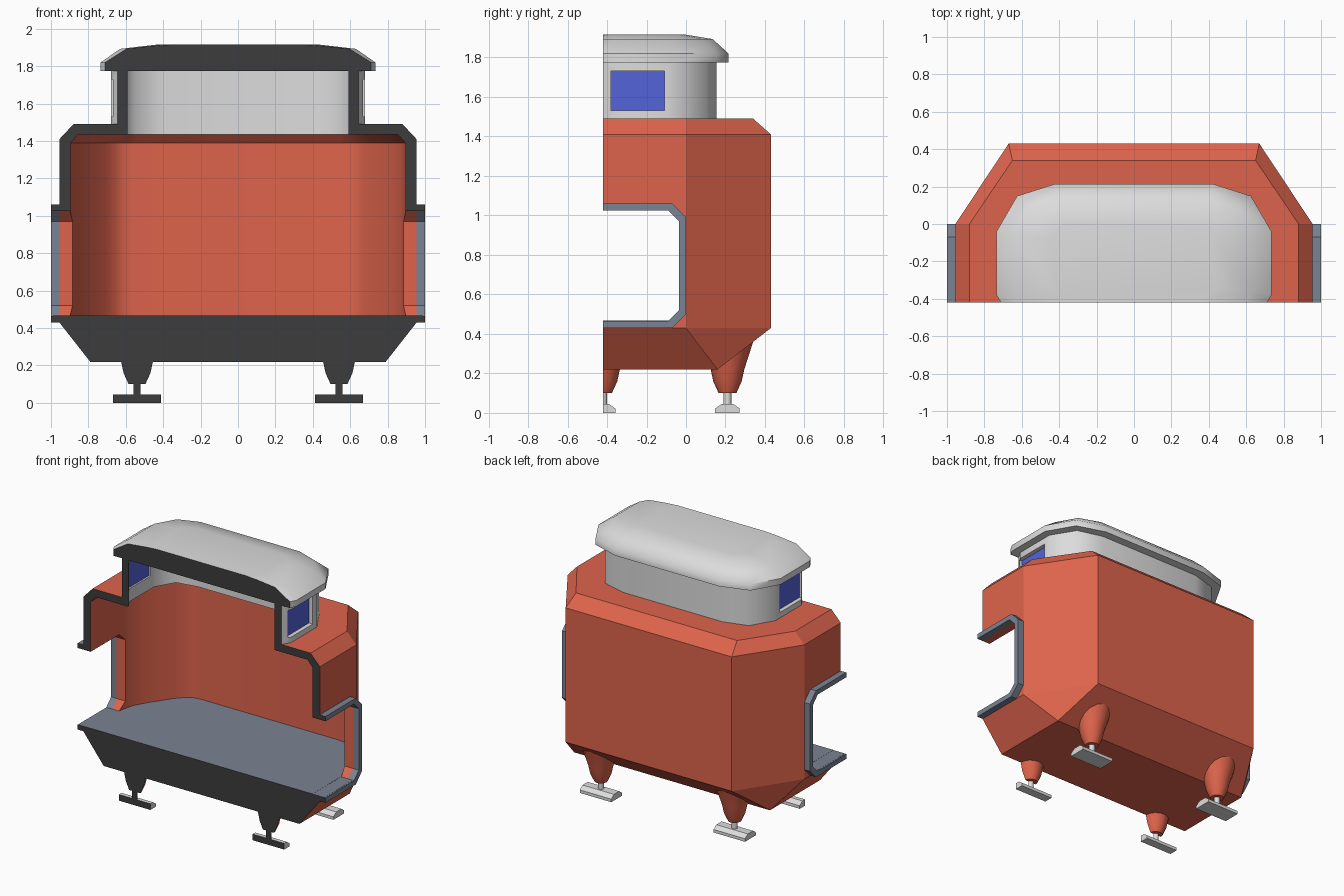
import bpy, bmesh
from math import radians, cos, sin, pi
from mathutils import Vector

if "Cube" in bpy.data.objects:
    bpy.data.objects.remove(bpy.data.objects["Cube"])

CUT_Y = -0.42    # plane of the cutaway
MID_Y = -0.21    # centre line of the upper cabin


def material(name, r, g, b):
    m = bpy.data.materials.new(name)
    m.use_nodes = True
    m.diffuse_color = (r, g, b, 1)
    m.node_tree.nodes["Principled BSDF"].inputs["Base Color"].default_value = (r, g, b, 1)
    return m


RED = material("hull red", 0.73, 0.127, 0.072)
LIGHT = material("light grey", 0.72, 0.72, 0.72)
SLATE = material("slate grey", 0.195, 0.227, 0.292)
DARK = material("section dark grey", 0.045, 0.045, 0.045)
BLUE = material("window blue", 0.09, 0.125, 0.7)


def loft(name, rings, mat=None):
    """Closed solid through rings of equal length."""
    bm = bmesh.new()
    loops = [[bm.verts.new(p) for p in ring] for ring in rings]
    n = len(loops[0])
    for a, b in zip(loops, loops[1:]):
        for i in range(n):
            j = (i + 1) % n
            bm.faces.new((a[i], a[j], b[j], b[i]))
    bm.faces.new(loops[0])
    bm.faces.new(loops[-1])
    bmesh.ops.remove_doubles(bm, verts=bm.verts, dist=1e-5)
    bmesh.ops.recalc_face_normals(bm, faces=bm.faces)
    mesh = bpy.data.meshes.new(name)
    bm.to_mesh(mesh)
    bm.free()
    ob = bpy.data.objects.new(name, mesh)
    bpy.context.collection.objects.link(ob)
    if mat:
        mesh.materials.append(mat)
    return ob


def box(name, x0, x1, y0, y1, z0, z1, mat=None):
    return loft(name, [[(x0, y0, z), (x1, y0, z), (x1, y1, z), (x0, y1, z)] for z in (z0, z1)], mat)


def subtract(ob, cutter):
    mod = ob.modifiers.new("cut", 'BOOLEAN')
    mod.operation = 'DIFFERENCE'
    mod.solver = 'EXACT'
    mod.object = cutter
    bpy.context.view_layer.objects.active = ob
    bpy.ops.object.modifier_apply(modifier=mod.name)
    bpy.data.objects.remove(cutter)


def section(ob):
    """Slice the front away and darken the faces left on the section plane."""
    subtract(ob, box("section_cutter", -2, 2, -2, CUT_Y, -1, 3))
    ob.data.materials.append(DARK)
    for p in ob.data.polygons:
        on_plane = abs(p.center.y - CUT_Y) < 0.001 and abs(p.normal.y) > 0.9
        p.material_index = 1 if on_plane else 0


def smooth(ob, angle):
    bpy.ops.object.select_all(action='DESELECT')
    ob.select_set(True)
    bpy.context.view_layer.objects.active = ob
    bpy.ops.object.shade_smooth_by_angle(angle=radians(angle))


def mirrored(half, z):
    """Plan outline from its +x half, listed front to back."""
    return [(x, y, z) for x, y in half] + [(-x, y, z) for x, y in reversed(half)]


def rounded(quarter, z):
    """Plan outline symmetric both ways about the cabin centre."""
    half = [(x, 2 * MID_Y - y) for x, y in reversed(quarter)] + quarter
    return mirrored(half, z)


# Hull shell
hull = loft("hull", [
    mirrored([(0.79, -0.6), (0.79, 0.16), (0.79, 0.16)], 0.22),
    mirrored([(0.955, -0.6), (0.955, 0.0), (0.67, 0.43)], 0.43),
    mirrored([(0.955, -0.6), (0.955, 0.0), (0.67, 0.43)], 1.41),
    mirrored([(0.88, -0.6), (0.88, 0.0), (0.65, 0.34)], 1.49)], RED)

# Hollow interior with a soft rear corner
inner = [(0.895, -0.7), (0.895, -0.08), (0.87, 0.03), (0.82, 0.12), (0.71, 0.28),
         (0.655, 0.338), (0.61, 0.362), (0.55, 0.37)]
shrunk = [(x * 0.955, y if y < -0.5 else y - 0.04) for x, y in inner]
subtract(hull, loft("cavity", [mirrored(inner, 0.43), mirrored(inner, 1.39), mirrored(shrunk, 1.435)]))

# Opening in the deck for the upper cabin
wall_out = [(0.68, -0.06), (0.58, 0.105), (0.40, 0.155)]
wall_in = [(0.63, -0.07), (0.55, 0.07), (0.39, 0.10)]
subtract(hull, loft("deck_opening", [rounded(wall_out, 1.40), rounded(wall_out, 1.6)]))


# Side doorways
def door_path(inset):
    y, low, high, c = -inset, 0.43 + inset, 1.06 - inset, 0.07 - inset * 0.4
    return [(-0.6, low), (y - c, low), (y, low + c), (y, high - c), (y - c, high), (-0.6, high)]


subtract(hull, loft("doorway", [[(x, y, z) for y, z in door_path(0.035)] for x in (-1.2, 1.2)]))
section(hull)
smooth(hull, 30)
for p in hull.data.polygons:    # outside stays faceted
    if p.normal.dot(p.center - Vector((0, -0.3, 0.8))) > 0:
        p.use_smooth = False

for side, s in (("left", 1), ("right", -1)):
    c_shape = door_path(0) + door_path(0.035)[::-1]
    section(loft(side + "_door_frame", [[(s * x, y, z) for y, z in c_shape] for x in (0.95, 1.0)], SLATE))

# Floor and door sills
section(loft("floor", [mirrored(inner, z) for z in (0.425, 0.467)], SLATE))
section(box("door_sills", -0.99, 0.99, -0.6, -0.09, 0.431, 0.466, SLATE))

# Upper cabin wall with side windows
cabin = loft("cabin_wall", [rounded(wall_out, z) for z in (1.435, 1.79)], LIGHT)
subtract(cabin, loft("cabin_hollow", [rounded(wall_in, z) for z in (1.3, 1.9)]))
subtract(cabin, box("window_cutter", -1, 1, -0.38, -0.11, 1.53, 1.73))
section(cabin)
smooth(cabin, 50)
for side, s in (("left", 1), ("right", -1)):
    box(side + "_window", s * 0.642, s * 0.65, -0.385, -0.105, 1.525, 1.735, BLUE)

# Domed roof
eave = [(0.735, -0.04), (0.625, 0.15), (0.42, 0.215)]
shoulder = [(0.63, -0.06), (0.55, 0.08), (0.40, 0.135)]
crown = [(0.44, -0.08), (0.41, -0.03), (0.36, 0.0)]
roof = loft("roof", [rounded(eave, 1.775), rounded(eave, 1.82),
                     rounded(shoulder, 1.893), rounded(crown, 1.915)], LIGHT)
section(roof)
smooth(roof, 50)


# Landing feet
def turned(name, x, y, profile, mat, sides=16):
    return loft(name, [[(x + r * cos(2 * pi * i / sides), y + r * sin(2 * pi * i / sides), z)
                        for i in range(sides)] for r, z in profile], mat)


for end, y in (("rear", 0.21), ("front", CUT_Y)):
    for side, x in (("left", 0.54), ("right", -0.54)):
        label = end + "_" + side
        leg = turned(label + "_leg", x, y,
                     [(0.045, 0.10), (0.072, 0.16), (0.085, 0.22), (0.13, 0.36)], RED)
        piston = turned(label + "_piston", x, y, [(0.02, 0.03), (0.02, 0.12)], LIGHT, 12)
        pad_side = [(-0.062, 0), (0.062, 0), (0.062, 0.022), (0.03, 0.045), (-0.03, 0.045), (-0.062, 0.022)]
        pad = loft(label + "_pad", [[(x + dx, y + dy, z) for dy, z in pad_side]
                                    for dx in (-0.127, 0.127)], LIGHT)
        if end == "front":
            for ob in (leg, piston, pad):
                section(ob)
        smooth(leg, 35)
        smooth(piston, 35)
